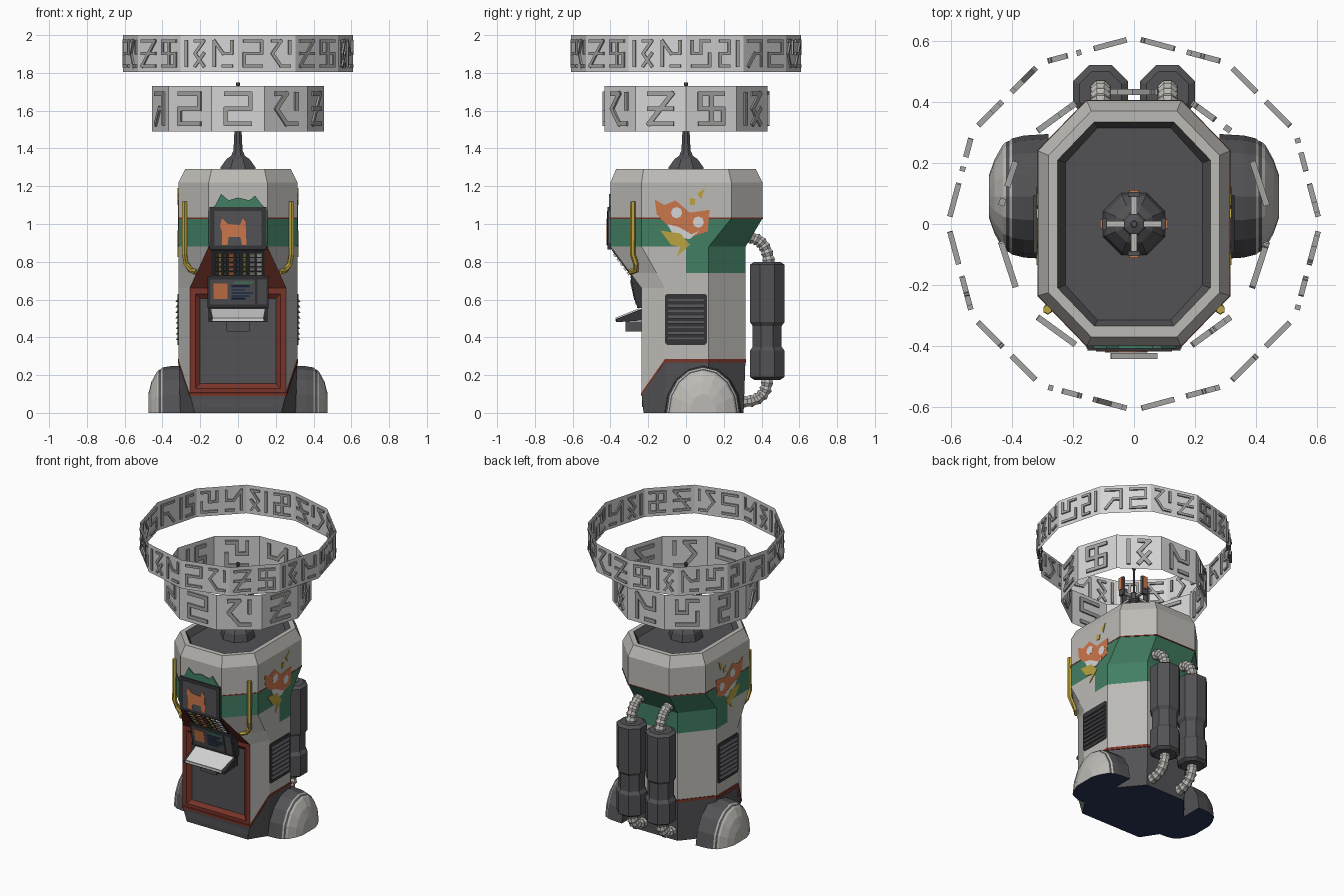
import bpy, bmesh, math
from mathutils import Vector, Matrix

if "Cube" in bpy.data.objects:
    bpy.data.objects.remove(bpy.data.objects["Cube"])

COLORS = {
    "light_grey": (.50, .49, .46), "dark_grey": (.085, .085, .092), "charcoal": (.035, .036, .04),
    "rust_red": (.19, .034, .022), "green": (.055, .21, .125), "orange": (.60, .18, .07),
    "yellow": (.50, .37, .05), "navy": (.02, .035, .09), "pale_grey": (.66, .66, .66),
    "rune_grey": (.36, .36, .35)}
MATS = {}
for key, rgb in COLORS.items():
    MATS[key] = bpy.data.materials.new(key)
    MATS[key].diffuse_color = (*rgb, 1)


def finish(name, bm, rule):
    """Colour the faces by a rule (or one colour name) and make the object."""
    bm.normal_update()
    used = []
    for f in bm.faces:
        key = rule if isinstance(rule, str) else rule(f.calc_center_median(), f.normal)
        if key not in used:
            used.append(key)
        f.material_index = used.index(key)
    me = bpy.data.meshes.new(name)
    for key in used:
        me.materials.append(MATS[key])
    bm.to_mesh(me)
    bm.free()
    bpy.context.collection.objects.link(bpy.data.objects.new(name, me))


def loft(name, rings, rule, caps=True, edit=None):
    """Skin closed rings of equal point count."""
    bm = bmesh.new()
    vs = [[bm.verts.new(p) for p in r] for r in rings]
    n = len(vs[0])
    for a, b in zip(vs, vs[1:]):
        for i in range(n):
            bm.faces.new((a[i], a[(i + 1) % n], b[(i + 1) % n], b[i]))
    if caps:
        bm.faces.new(vs[0])
        bm.faces.new(vs[-1])
    bmesh.ops.recalc_face_normals(bm, faces=bm.faces)
    if edit:
        edit(bm)
    finish(name, bm, rule)


def tube(name, pts, radii, rule, n=8):
    pts = [Vector(p) for p in pts]
    rings = []
    for i, p in enumerate(pts):
        t = (pts[min(i + 1, len(pts) - 1)] - pts[max(i - 1, 0)]).normalized()
        u = (Vector((1, 0, 0)) - t * t.x).normalized()
        v = t.cross(u)
        rings.append([p + radii[i] * (u * math.cos(a) + v * math.sin(a))
                      for a in (math.tau * (k + .5) / n for k in range(n))])
    loft(name, rings, rule)


def frame(o, u, v):
    u, v = Vector(u).normalized(), Vector(v).normalized()
    return Matrix.Translation(o) @ Matrix((u, v, u.cross(v))).transposed().to_4x4()


def plate(name, m, pts, z0, z1, rule, s=1):
    """Flat polygon on a frame, between two heights; s = -1 mirrors in x."""
    flip = Matrix.Diagonal((s, 1, 1, 1))
    loft(name, [[flip @ m @ Vector((x, y, z)) for x, y in pts] for z in (z0, z1)], rule)


def rect(x0, x1, y0, y1):
    return [(x0, y0), (x1, y0), (x1, y1), (x0, y1)]


def box(name, x0, x1, y0, y1, z0, z1, rule):
    plate(name, Matrix(), rect(x0, x1, y0, y1), z0, z1, rule)


def prism_x(name, yz, half, rule):
    loft(name, [[(x, y, z) for y, z in yz] for x in (-half, half)], rule)


def section(z, hx, xf, yf, yfc, xb, yb, ybc, zf=None, k=1):
    """Octagonal slice: half width, front flat, front corner, back flat, back corner."""
    zf = z if zf is None else zf
    right = [(xf, yf, zf), (hx, yfc, z), (hx, ybc, z), (xb, yb, z)]
    return [(x * k, y * k, h) for x, y, h in right + [(-x, y, h) for x, y, h in right[::-1]]]


# ---- main body
LOW = (.315, .255, -.235, -.11, .155, .315, .12)
HIGH = (.315, .155, -.40, -.235, .155, .405, .24)
body_rings = [section(.285, *LOW, zf=.10), section(.66, *LOW),
              section(.88, .315, .155, -.40, -.235, .155, .315, .12),
              section(1.03, *HIGH), section(1.22, *HIGH),
              section(1.29, .28, .14, -.37, -.225, .14, .37, .225),
              section(1.29, .25, .13, -.335, -.21, .13, .335, .21),
              section(1.25, .225, .12, -.315, -.2, .12, .315, .2)]


def body_edit(bm):
    for co, no in (((0, 0, .74), (0, 0, 1)), ((0, 0, 0), (0, 1, 0))):
        bmesh.ops.bisect_plane(bm, geom=bm.verts[:] + bm.edges[:] + bm.faces[:], plane_co=co, plane_no=no)
    bm.normal_update()
    door = [f for f in bm.faces if f.normal.y < -.95 and f.calc_center_median().z < .6]
    bmesh.ops.inset_individual(bm, faces=door, thickness=.03, use_even_offset=True)
    bmesh.ops.inset_individual(bm, faces=door, thickness=.025, depth=-.02, use_even_offset=True)


def body_color(c, n):
    if 1.235 < c.z < 1.28 and (n.z > .99 or n.x * c.x + n.y * c.y < 0):
        return "dark_grey"
    if c.z < .88 and n.y < -.3 and abs(c.x) < .26 and (abs(n.x) < .1 or c.y > -.23 and abs(c.x) < .25 and c.y < -.2):
        return "dark_grey" if c.y > -.22 else "rust_red"
    if .88 < c.z < 1.03 or (.74 < c.z < .88 and c.y > 0):
        return "green"
    return "light_grey"


loft("body", body_rings, body_color, edit=body_edit)
loft("base", [section(0, .305, .23, -.225, -.11, .15, .305, .12), section(.285, *LOW, zf=.10)],
     lambda c, n: "navy" if n.z < -.9 else "dark_grey")
box("front_foot", -.23, .23, -.232, -.15, .03, .09, "dark_grey")
loft("base_trim", [section(.268, *LOW, zf=.09, k=1.012), section(.286, *LOW, zf=.105, k=1.012)], "rust_red")
loft("band_trim", [section(1.027, *HIGH, k=1.005), section(1.034, *HIGH, k=1.005)], "rust_red")

# ---- parts repeated left and right
FENDER = [(.28, .205, .25), (.36, .2, .247), (.4, .19, .24), (.408, .183, .233), (.42, .178, .226),
          (.43, .17, .217), (.458, .12, .165), (.475, .07, .1)]
ORANGE = [(-.165, 1.13), (-.115, 1.10), (-.055, 1.125), (.02, 1.06), (.125, 1.075), (.115, .96),
          (.02, .93), (-.095, .99), (-.155, 1.05)]
MOUTH = [(-.1, 1.0), (-.04, .985), (.03, .945), (.07, .965), (.02, .92), (-.06, .93)]
BOLT = [(-.135, .965), (-.03, .95), (.02, .89), (-.05, .825), (-.03, .88), (-.08, .89)]
DROPS = [[(.02, 1.14), (.05, 1.13), (.045, 1.1), (.02, 1.1)], [(.06, 1.16), (.1, 1.19), (.08, 1.13)]]
SIDE = frame((.315, 0, 0), (0, 1, 0), (0, 0, 1))


def bezier(a, b, c, n=13):
    a, b, c = Vector(a), Vector(b), Vector(c)
    return [a * (1 - t) ** 2 + b * 2 * t * (1 - t) + c * t * t for t in (i / (n - 1) for i in range(n))]


for s, side in ((1, "right"), (-1, "left")):
    # wheel fender with a striped cap
    loft(side + "_fender", [[(s * x, .09 + ry * math.cos(math.pi * i / 8), rz * math.sin(math.pi * i / 8))
                             for i in range(9)] for x, ry, rz in FENDER],
         lambda c, n: "navy" if n.z < -.9 else "dark_grey" if abs(c.x) < .4 or .408 < abs(c.x) < .42 else "light_grey")
    # painted side picture
    plate(side + "_mask", SIDE, ORANGE, -.002, .002, "orange", s)
    plate(side + "_mouth", SIDE, MOUTH, 0, .003, "pale_grey", s)
    for y, z in ((-.05, 1.06), (.065, 1.01)):
        plate(side + "_eye", SIDE, [(y + .03 * math.cos(a), z + .03 * math.sin(a))
                                    for a in (math.tau * i / 8 for i in range(8))], 0, .003, "pale_grey", s)
    for shape in [BOLT] + DROPS:
        plate(side + "_splash", SIDE, shape, 0, .004, "yellow", s)
    # side vent
    plate(side + "_vent", SIDE, [(-.11, .37), (-.1, .36), (.1, .36), (.11, .37), (.11, .62), (.1, .63),
                                 (-.1, .63), (-.11, .62)], -.01, .005, "charcoal", s)
    for i in range(8):
        z = .385 + i * .029
        loft(side + "_vent_slat", [[(s * x, y, h) for x, h in ((.318, z + .018), (.318, z), (.33, z))]
                                   for y in (-.095, .095)], "dark_grey")
    # yellow handle
    tube(side + "_handle", [(s * .283, -.28, 1.12), (s * .283, -.282, .84), (s * .275, -.265, .79),
                            (s * .25, -.265, .755), (s * .22, -.295, .745)], [.015] * 5, "yellow", 6)
    # rear tank and ribbed hoses
    x = s * .11
    tank = [(.175, .075), (.19, .098), (.33, .098), (.35, .083), (.46, .083), (.48, .098), (.785, .098), (.8, .075)]
    tube(side + "_tank", [(x, .43, z) for z, r in tank], [r for z, r in tank], "dark_grey")
    ribs = [.036 if i % 2 else .028 for i in range(13)]
    tube(side + "_upper_hose", bezier((x, .33, .93), (x, .43, .92), (x, .44, .79)), ribs, "light_grey")
    tube(side + "_lower_hose", bezier((x, .28, .06), (x, .43, .05), (x, .43, .18)), ribs, "light_grey")

# ---- front display
FRONT = frame((0, -.40, 0), (1, 0, 0), (0, 0, 1))
plate("front_splash", FRONT, [(-.155, .9), (.155, .9), (.155, 1.07), (.12, 1.11), (.09, 1.15), (.06, 1.125), (0, 1.14),
                              (-.05, 1.125), (-.09, 1.16), (-.12, 1.1), (-.155, 1.07)], -.002, .008, "green")
plate("display_frame", FRONT, rect(-.152, .152, .865, 1.09), -.01, .015, "charcoal")
plate("display_glass", FRONT, rect(-.125, .125, .885, 1.07), .01, .018, "dark_grey")
plate("display_animal", FRONT, [(-.095, .99), (-.085, 1.03), (-.055, 1.0), (.01, .995), (.025, 1.03), (.04, 1.01),
                                (.045, .89), (.022, .89), (.012, .93), (-.05, .93), (-.055, .89), (-.085, .89),
                                (-.085, .96)], .017, .021, "orange")

# ---- sloped dispenser with small goods
SLOPE = frame((0, -.235, .66), (1, 0, 0), (0, -.165, .22))
plate("dispenser", SLOPE, rect(-.14, .14, .05, .255), -.005, .006, "charcoal")
for x, w, color in ((-.115, .008, "dark_grey"), (-.095, .008, "yellow"), (-.07, .008, "dark_grey"),
                    (-.035, .014, "orange"), (0, .008, "dark_grey"), (.035, .008, "yellow"),
                    (.075, .014, "rune_grey"), (.112, .014, "pale_grey")):
    for i in range(5):
        y = .095 + i * .03
        plate("goods", SLOPE, rect(x - w, x + w, y, y + .018), .004, .014, color)

# ---- control console
prism_x("console", [(-.295, .725), (-.258, .555), (-.22, .555), (-.22, .725)], .162, "charcoal")
PANEL = frame((0, -.258, .555), (1, 0, 0), (0, -.037, .17))
plate("console_glass", PANEL, rect(-.147, .09, .02, .155), -.003, .004, "dark_grey")
plate("keypad", PANEL, rect(.103, .15, .02, .155), -.003, .004, "dark_grey")
plate("console_picture", PANEL, rect(-.13, -.055, .05, .135), 0, .007, "orange")
for i in range(5):
    plate("console_line", PANEL, rect(-.035, .04 + .02 * (i % 3), .045 + i * .017, .054 + i * .017), 0, .007, "navy")
plate("console_status", PANEL, rect(-.02, .08, .135, .146), 0, .007, "green")
prism_x("tray", [(-.37, .48), (-.37, .497), (-.225, .555), (-.225, .49)], .155, "charcoal")
TRAY = frame((0, -.37, .497), (1, 0, 0), (0, .145, .058))
plate("tray_top", TRAY, [(-.135, .0), (.135, .0), (.145, .135), (-.145, .135)], -.002, .007, "pale_grey")
plate("tray_lip", FRONT, rect(-.135, .135, .487, .5), -.04, -.026, "pale_grey")
box("coin_box", -.06, .06, -.32, -.21, .43, .485, "dark_grey")

# ---- antenna with prongs
mast = [(1.25, .11), (1.30, .1), (1.345, .065), (1.36, .04), (1.39, .026), (1.5, .02), (1.51, .035), (1.55, .035),
        (1.56, .008), (1.73, .008), (1.735, .012), (1.75, .01)]
tube("mast", [(0, 0, z) for z, r in mast], [r for z, r in mast], "dark_grey")
for k in range(4):
    m = Matrix.Rotation(k * math.pi / 2, 4, 'Z')
    plate("arm", m, rect(.02, .1, -.01, .01), 1.525, 1.54, "light_grey")
    plate("prong", m, rect(.088, .105, -.02, .02), 1.515, 1.64, "dark_grey")
    plate("prong_light", m, rect(.104, .112, -.015, .015), 1.55, 1.635, "orange")

# ---- floating rings with abstract angular marks on a 3 x 3 grid
MARKS = ["02 25 53 36 68", "01 14 43 36 67 28", "06 04 45 52 78", "20 03 35 58 86 17", "01 13 37 78 25",
         "02 28 85 54 46", "03 34 41 12 67 78 85", "06 24 48 12 57", "02 24 46 68 35"]


def ring(name, n, radius, z0, z1, turn, offsets, hw, hh, width, depth):
    half, zc = math.pi / n, (z0 + z1) / 2
    loft(name, [[(radius * math.sin(a), -radius * math.cos(a), z)
                 for a in (turn + half * (2 * k + 1) for k in range(n))] for z in (z0, z1)], "pale_grey", caps=False)
    bm = bmesh.new()
    count = 0
    for k in range(n):
        m = (Matrix.Rotation(turn + 2 * half * k, 4, 'Z') @ Matrix.Translation((0, -radius * math.cos(half), zc))
             @ Matrix.Rotation(math.pi / 2, 4, 'X'))
        for off in offsets:
            for a, b in MARKS[count * 4 % len(MARKS)].split():
                p, q = (Vector((off + (int(d) % 3 - 1) * hw, (1 - int(d) // 3) * hh, 0)) for d in (a, b))
                d = q - p
                bmesh.ops.create_cube(bm, size=1, matrix=m @ Matrix.Translation((p + q) / 2)
                                      @ Matrix.Rotation(math.atan2(d.y, d.x), 4, 'Z')
                                      @ Matrix.Diagonal((d.length + width * .8, width, depth, 1)))
            count += 1
    finish(name + "_marks", bm, "rune_grey")


ring("lower_ring", 10, .455, 1.49, 1.73, 0, [0], .065, .08, .024, .02)
ring("upper_ring", 12, .61, 1.805, 2.0, math.pi / 12, [-.077, .077], .048, .066, .016, .018)

for m in bpy.data.materials:
    if m.users and not m.is_grease_pencil:
        m.use_nodes = True
        m.node_tree.nodes["Principled BSDF"].inputs["Base Color"].default_value = m.diffuse_color
